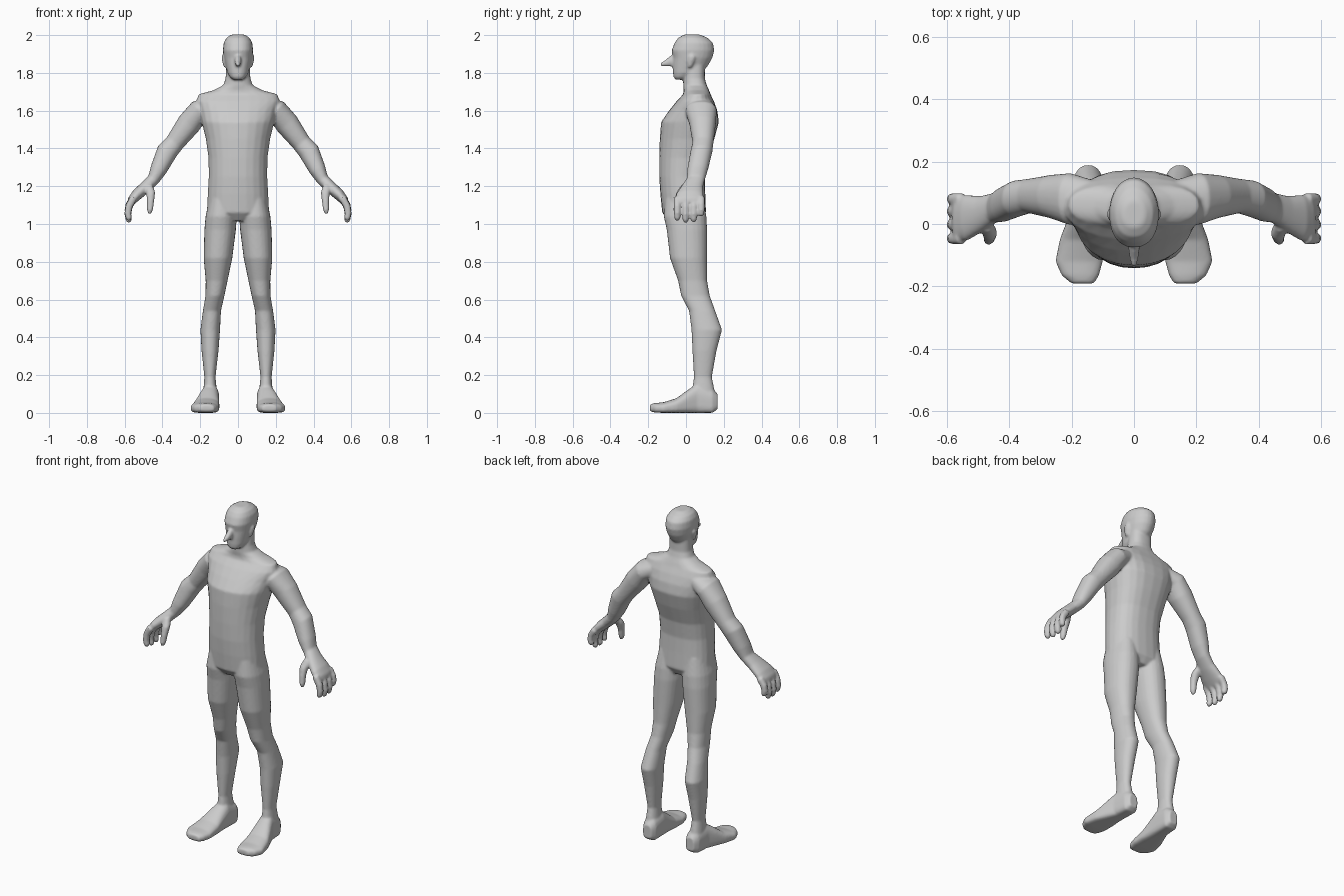
import bpy, bmesh, math
from mathutils import Vector

bm = bmesh.new()
N = 24


def power(v, p):
    return math.copysign(abs(v) ** (2 / p), v)


def loft(rings, sides=(1,)):
    # skin closed rings (each: centre, half axis a, half axis b, exponents of the -b and +b sides)
    for s in sides:
        loops = []
        for c, a, b, pf, pb in rings:
            loop = []
            for i in range(N):
                t = 2 * math.pi * i / N
                p = pf if math.sin(t) < 0 else pb
                v = c + a * power(math.cos(t), p) + b * power(math.sin(t), p)
                loop.append(bm.verts.new((v.x * s, v.y, v.z)))
            loops.append(loop)
        for l0, l1 in zip(loops, loops[1:]):
            for i in range(N):
                j = (i + 1) % N
                bm.faces.new((l0[i], l0[j], l1[j], l1[i]))
        bm.faces.new(loops[0])
        bm.faces.new(loops[-1][::-1])


def slices(rows, sides=(1,), axis=2, pf=2.0, pb=2.0):
    # rows: position along axis, x min, x max, then min and max of the remaining axis
    rings = []
    other = 1 if axis == 2 else 2
    for h, x0, x1, v0, v1 in rows:
        c, b = Vector(), Vector()
        c[axis], c.x, c[other] = h, (x0 + x1) / 2, (v0 + v1) / 2
        b[other] = (v1 - v0) / 2
        rings.append((c, Vector(((x1 - x0) / 2, 0, 0)), b, pf, pb))
    loft(rings, sides)


def limb(rows):
    # rows: x, y, z, half thickness, half width in y; rings stand square to the path
    pts = [Vector(r[:3]) for r in rows]
    rings = []
    for i, r in enumerate(rows):
        t = pts[min(i + 1, len(pts) - 1)] - pts[max(i - 1, 0)]
        n = Vector((t.z, 0, -t.x)).normalized()
        rings.append((pts[i], n * r[3], Vector((0, r[4], 0)), 2.2, 2.2))
    loft(rings, (1, -1))


def centred(rows):
    return [(z, -w, w, f, b) for z, w, f, b in rows]


# torso and neck
slices(centred([
    (1.015, .08, -.09, .08), (1.06, .165, -.126, .106), (1.16, .160, -.136, .102),
    (1.25, .155, -.142, .10), (1.35, .156, -.142, .115), (1.45, .170, -.139, .15),
    (1.54, .192, -.132, .174), (1.60, .205, -.09, .166), (1.65, .222, -.05, .148),
    (1.687, .208, -.015, .13), (1.708, .13, -.012, .122), (1.735, .078, -.015, .11),
    (1.77, .066, -.015, .10), (1.85, .062, .0, .10)]), pf=2.1, pb=2.5)

# head
slices(centred([
    (1.764, .025, -.055, .0), (1.777, .042, -.066, .03), (1.80, .056, -.069, .08),
    (1.84, .066, -.070, .118), (1.88, .075, -.068, .14), (1.92, .080, -.076, .15),
    (1.96, .076, -.060, .143), (1.985, .062, -.042, .115), (2.003, .035, -.01, .075)]),
    pf=2.3)

# nose
slices([(-.05, -.018, .018, 1.832, 1.905), (-.08, -.018, .018, 1.834, 1.893),
        (-.11, -.014, .014, 1.834, 1.868), (-.135, -.009, .009, 1.836, 1.853)], axis=1)

# ears
slices([(1.83, .062, .076, .01, .03), (1.86, .062, .084, .008, .045),
        (1.885, .064, .087, .012, .052), (1.90, .066, .08, .02, .045)], (1, -1))

# legs
slices([(1.14, .02, .15, -.11, .09), (1.04, .008, .172, -.118, .108),
        (.97, .011, .178, -.102, .112), (.82, .03, .182, -.085, .111),
        (.70, .055, .171, -.042, .112), (.62, .072, .172, -.026, .126),
        (.54, .09, .186, .016, .155), (.44, .095, .199, .029, .191),
        (.33, .103, .193, .034, .162), (.19, .119, .178, .042, .137),
        (.10, .11, .185, .03, .155), (.04, .11, .185, .03, .15)], (1, -1), pf=2.2, pb=2.2)

# feet, splayed slightly outwards
slices([(.168, .115, .17, .02, .10), (.14, .10, .187, 0, .13), (.06, .10, .195, 0, .155),
        (.01, .10, .215, 0, .122), (-.05, .098, .238, 0, .078), (-.12, .10, .252, 0, .056),
        (-.165, .112, .232, .002, .052), (-.191, .128, .20, .008, .045)],
       (1, -1), axis=1, pf=4, pb=2.3)

# arms and palms
limb([(.13, .08, 1.63, .045, .06), (.205, .08, 1.60, .06, .083), (.26, .088, 1.53, .064, .07),
      (.335, .09, 1.43, .051, .055), (.375, .082, 1.385, .056, .058),
      (.42, .062, 1.29, .045, .055), (.447, .052, 1.237, .033, .048),
      (.49, .032, 1.195, .032, .058), (.535, .02, 1.155, .030, .073),
      (.562, .017, 1.125, .024, .075), (.572, .017, 1.108, .016, .066)])

# fingers
for y, k in ((-.046, .92), (-.002, 1.0), (.041, .98), (.08, .75)):
    limb([(x, y, 1.14 - d * k, r, r) for x, d, r in
          ((.552, 0, .02), (.577, .05, .019), (.583, .09, .018), (.578, .12, .016), (.575, .132, .009))])

# thumbs
limb([(.475, .0, 1.205, .022, .025), (.462, -.028, 1.165, .024, .024),
      (.463, -.043, 1.12, .019, .019), (.466, -.05, 1.075, .016, .017), (.469, -.052, 1.055, .009, .01)])

# fuse everything into one smooth skin
bmesh.ops.recalc_face_normals(bm, faces=bm.faces[:])
mesh = bpy.data.meshes.new("body")
bm.to_mesh(mesh)
bm.free()
body = bpy.data.objects.new("body", mesh)
bpy.context.collection.objects.link(body)
remesh = body.modifiers.new("fuse", 'REMESH')
remesh.mode = 'VOXEL'
remesh.voxel_size = .006
remesh.use_smooth_shade = True
smooth = body.modifiers.new("soften", 'SMOOTH')
smooth.factor = .5
smooth.iterations = 8
